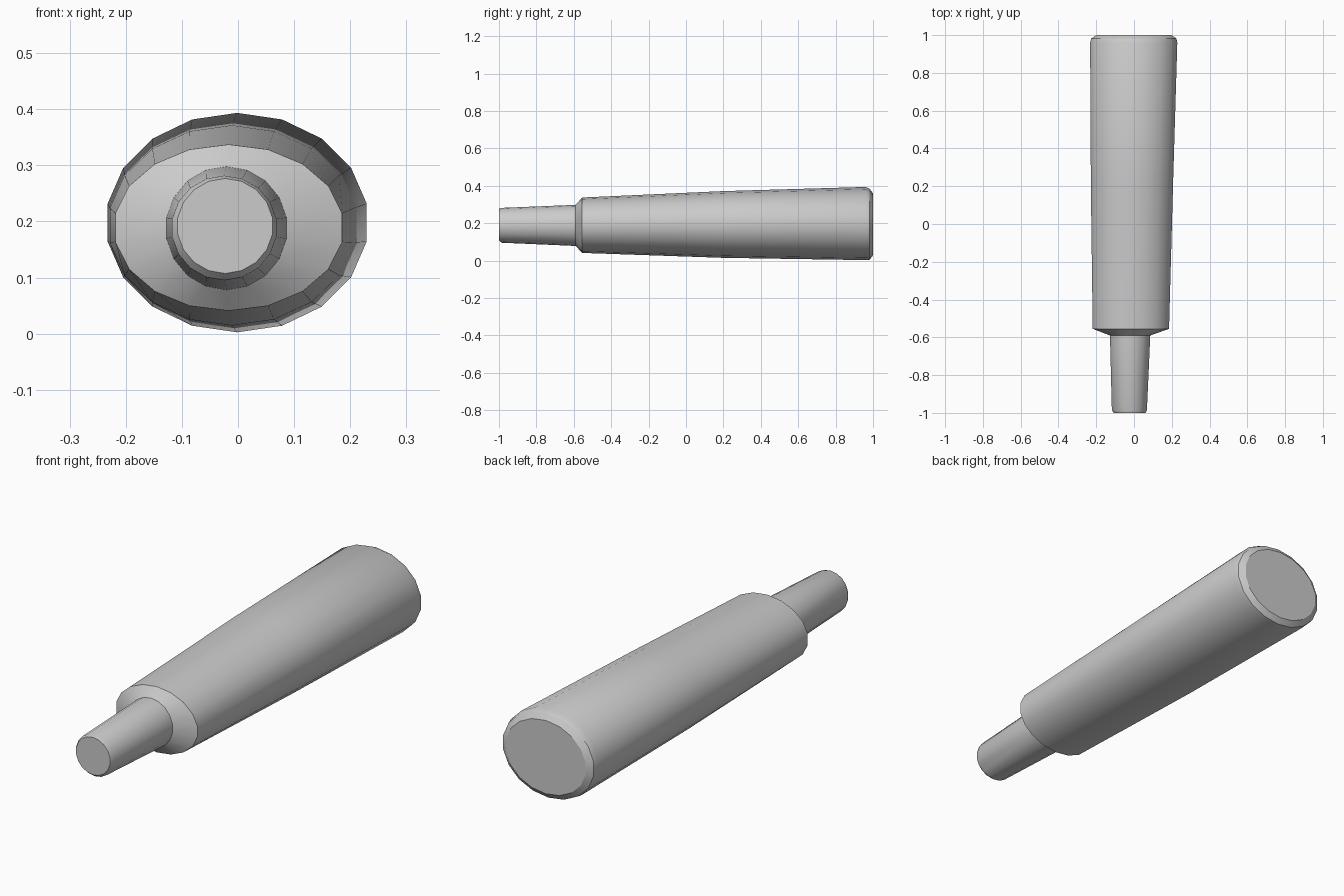
import bpy, math

if "Cube" in bpy.data.objects:
    bpy.data.objects.remove(bpy.data.objects["Cube"])


def loft(name, sides, sections, turn=0.0):
    """Skin elliptical rings given as (y, x_min, x_max, z_min, z_max), capped at both ends."""
    verts, faces = [], []
    grow = 1.008  # offsets the area lost by straight sides
    for y, x0, x1, z0, z1 in sections:
        for i in range(sides):
            a = 2 * math.pi * (i + turn) / sides
            verts.append(((x0 + x1) / 2 + (x1 - x0) / 2 * grow * math.cos(a), y,
                          (z0 + z1) / 2 + (z1 - z0) / 2 * grow * math.sin(a)))
    for r in range(len(sections) - 1):
        for i in range(sides):
            j = (i + 1) % sides
            a, b = r * sides, (r + 1) * sides
            faces.append((a + i, b + i, b + j, a + j))
    faces.append(tuple(range(sides)))
    faces.append(tuple(reversed(range(len(verts) - sides, len(verts)))))
    mesh = bpy.data.meshes.new(name)
    mesh.from_pydata(verts, [], faces)
    obj = bpy.data.objects.new(name, mesh)
    bpy.context.collection.objects.link(obj)
    bpy.ops.object.select_all(action='DESELECT')
    obj.select_set(True)
    bpy.context.view_layer.objects.active = obj
    bpy.ops.object.shade_smooth_by_angle(angle=math.radians(28))
    return obj


# One continuous turned body: peg tip, peg, sloped shoulder, flared grip, chamfered butt
loft("tapered_handle", 18, [
    (-1.000, -0.108, 0.062, 0.108, 0.276),
    (-0.985, -0.118, 0.069, 0.096, 0.281),
    (-0.590, -0.128, 0.087, 0.079, 0.297),
    (-0.555, -0.220, 0.187, 0.042, 0.336),
    (0.200, -0.230, 0.208, 0.016, 0.370),
    (0.960, -0.234, 0.231, 0.004, 0.392),
    (0.982, -0.228, 0.226, 0.006, 0.382),
    (1.000, -0.200, 0.200, 0.030, 0.358),
], turn=0.5)
